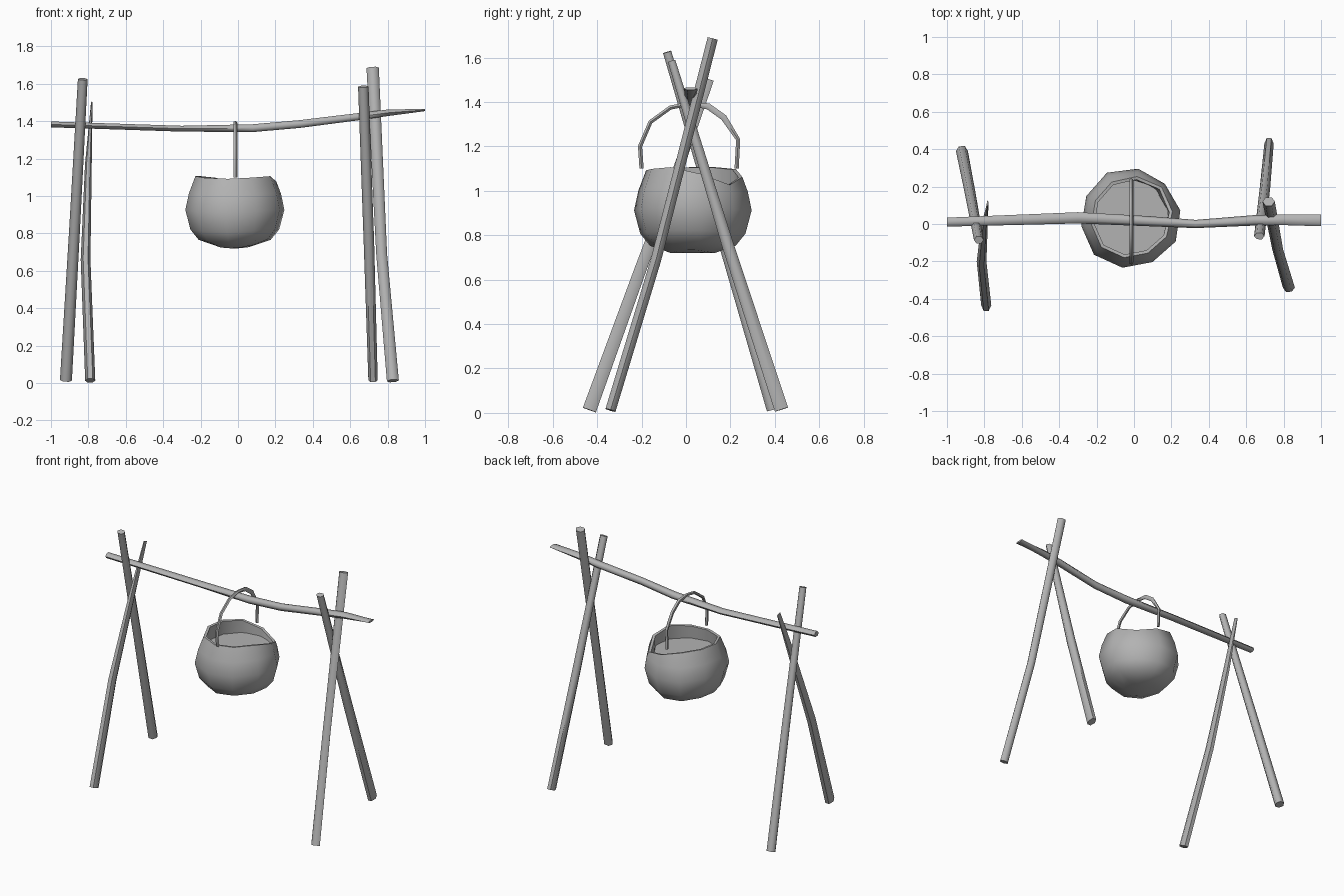
import bpy, bmesh, math
from mathutils import Vector

cube = bpy.data.objects.get("Cube")
if cube:
    bpy.data.objects.remove(cube)

grey = bpy.data.materials.new("plain_grey")
grey.use_nodes = True
grey.diffuse_color = (0.45, 0.45, 0.45, 1)
bsdf = grey.node_tree.nodes["Principled BSDF"]
bsdf.inputs["Base Color"].default_value = grey.diffuse_color
bsdf.inputs["Roughness"].default_value = 0.9


def finish(name, bm, angle):
    """Turn a bmesh into a smooth-shaded grey object."""
    bmesh.ops.recalc_face_normals(bm, faces=bm.faces)
    mesh = bpy.data.meshes.new(name)
    bm.to_mesh(mesh)
    bm.free()
    obj = bpy.data.objects.new(name, mesh)
    bpy.context.collection.objects.link(obj)
    mesh.materials.append(grey)
    bpy.ops.object.select_all(action='DESELECT')
    obj.select_set(True)
    bpy.context.view_layer.objects.active = obj
    bpy.ops.object.shade_smooth_by_angle(angle=math.radians(angle))
    return obj


def bridge(bm, a, b):
    n = len(a)
    for i in range(n):
        bm.faces.new((a[i], a[(i + 1) % n], b[(i + 1) % n], b[i]))


def stick(name, stations, side, sides=6):
    """Sweep an elliptical section; stations are (point, half width along side, other half width)."""
    bm = bmesh.new()
    pts = [Vector(s[0]) for s in stations]
    rings = []
    for i, (p, ru, rv) in enumerate(stations):
        t = (pts[min(i + 1, len(pts) - 1)] - pts[max(i - 1, 0)]).normalized()
        u = Vector(side)
        u = (u - t * u.dot(t)).normalized()
        v = t.cross(u)
        ring = []
        for k in range(sides):
            a = 2 * math.pi * k / sides
            ring.append(bm.verts.new(pts[i] + u * ru * math.cos(a) + v * rv * math.sin(a)))
        rings.append(ring)
    for a, b in zip(rings, rings[1:]):
        bridge(bm, a, b)
    bm.faces.new(rings[0])
    bm.faces.new(rings[-1])
    return finish(name, bm, 65)


X, Y = (1, 0, 0), (0, 1, 0)

# Crossed support legs, one pair at each end
stick("right_back_leg", [((-.92, .39, .015), .032, .031), ((-.875, .16, .8), .029, .028),
                         ((-.83, -.085, 1.625), .026, .022)], X)
stick("right_front_leg", [((-.79, -.435, .013), .027, .036), ((-.815, -.2, .66), .026, .031),
                          ((-.80, -.01, 1.17), .018, .025), ((-.782, .11, 1.5), .004, .018)], X)
stick("left_front_leg", [((.828, -.34, .012), .032, .027), ((.768, -.135, .69), .029, .027),
                         ((.72, .12, 1.685), .033, .027)], X)
stick("left_back_leg", [((.722, .43, .015), .025, .036), ((.70, .19, .75), .028, .031),
                        ((.67, -.065, 1.585), .028, .02)], X)

# Bowed cross beam, flattened at its left end
stick("cross_beam", [((-1, .01, 1.383), .024, .018), ((-.3, .033, 1.36), .03, .018),
                     ((.08, .015, 1.363), .027, .024), ((.33, 0, 1.385), .022, .024),
                     ((.65, .02, 1.425), .028, .022), ((.8, .022, 1.445), .028, .02),
                     ((1, .02, 1.46), .032, .007)], Y)

# Pot handle hung over the beam
arch = [(-.2, 1.1), (-.207, 1.2), (-.16, 1.31), (-.07, 1.375), (.02, 1.392),
        (.1, 1.38), (.17, 1.33), (.235, 1.23), (.228, 1.1)]
stick("pot_handle", [((-.015, y, z), .011, .015 if .05 < y < .2 else .01) for y, z in arch], X, 5)

# Hand-beaten pot: ten-sided shell with a dent in the rim
SEG = 10
CENTRE = Vector((-.02, .03, 0))


def ring_at(bm, radius, z, dent=0):
    ring = []
    for i in range(SEG):
        a = 2 * math.pi * i / SEG + math.radians(9)
        closeness = max(0, math.cos(a - math.radians(45))) ** 4
        wobble = 1 + .025 * math.cos(3 * a + .6)
        r = (radius + .03 * dent * closeness) * wobble
        lift = -.07 * dent * closeness + .008 * math.sin(2 * a + 2)
        ring.append(bm.verts.new(CENTRE + Vector((r * math.cos(a), r * math.sin(a), z + lift))))
    return ring


shell = [(.1, .728, 0), (.195, .76, 0), (.24, .815, 0), (.268, .92, 0), (.248, 1.01, .2),
         (.213, 1.1, 1), (.196, 1.098, 1), (.206, 1.0, 0)]
bm = bmesh.new()
rings = [ring_at(bm, *row) for row in shell]
for a, b in zip(rings, rings[1:]):
    bridge(bm, a, b)
bottom = bm.verts.new(CENTRE + Vector((0, 0, .72)))
for i in range(SEG):
    bm.faces.new((rings[0][i], bottom, rings[0][(i + 1) % SEG]))
finish("pot", bm, 50)

# Level surface of the contents inside the pot
bm = bmesh.new()
bmesh.ops.create_circle(bm, cap_ends=True, segments=SEG, radius=.212)
bmesh.ops.translate(bm, verts=bm.verts, vec=CENTRE + Vector((0, 0, 1.01)))
contents = finish("pot_contents", bm, 30)
